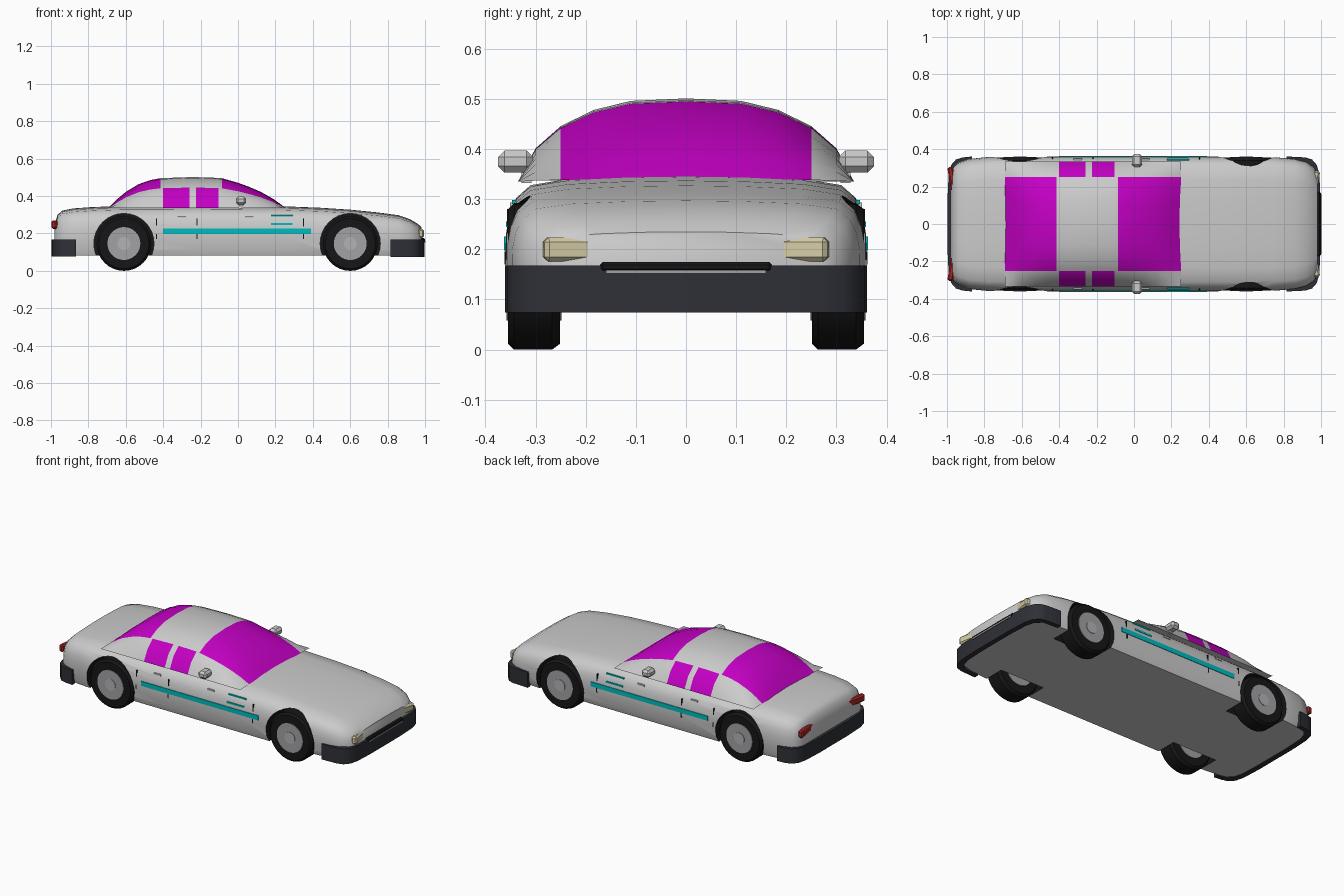
import bpy, bmesh
from math import radians, pi, sin, cos
from mathutils import Matrix, Vector

if "Cube" in bpy.data.objects:
    bpy.data.objects.remove(bpy.data.objects["Cube"])


def material(name, rgb):
    m = bpy.data.materials.new(name)
    m.diffuse_color = (*rgb, 1)
    m.use_nodes = True
    m.node_tree.nodes["Principled BSDF"].inputs["Base Color"].default_value = m.diffuse_color
    return m


SILVER = material("silver", (0.6, 0.6, 0.6))
GLASS = material("magenta_glass", (0.55, 0.0, 0.55))
BLACK = material("black", (0.008, 0.008, 0.009))
DARK = material("dark_plastic", (0.028, 0.03, 0.038))
CYAN = material("cyan", (0.0, 0.5, 0.52))
CREAM = material("lamp_cream", (0.66, 0.6, 0.38))
RED = material("lamp_red", (0.4, 0.02, 0.02))
RIM = material("rim_grey", (0.36, 0.36, 0.38))
HUB = material("hub_grey", (0.45, 0.45, 0.47))


def finish(name, bm, mats, smooth=35):
    bmesh.ops.recalc_face_normals(bm, faces=bm.faces)
    me = bpy.data.meshes.new(name)
    bm.to_mesh(me)
    bm.free()
    for m in mats:
        me.materials.append(m)
    ob = bpy.data.objects.new(name, me)
    bpy.context.collection.objects.link(ob)
    if smooth:
        shade(ob, smooth)
    return ob


def shade(ob, angle):
    bpy.ops.object.select_all(action='DESELECT')
    ob.select_set(True)
    bpy.context.view_layer.objects.active = ob
    bpy.ops.object.shade_smooth_by_angle(angle=radians(angle))


def box(name, centre, size, mat, bevel=0.0, turn=0.0):
    bm = bmesh.new()
    bmesh.ops.create_cube(bm, size=1)
    bmesh.ops.scale(bm, vec=size, verts=bm.verts)
    if bevel:
        bmesh.ops.bevel(bm, geom=bm.edges[:], offset=bevel, segments=1, affect='EDGES')
    bm.transform(Matrix.Translation(centre) @ Matrix.Rotation(turn, 4, 'Z'))
    return finish(name, bm, [mat], 0)


def bridge(bm, rings, closed=True):
    n = len(rings[0])
    for a, b in zip(rings, rings[1:]):
        for i in range(n if closed else n - 1):
            j = (i + 1) % n
            bm.faces.new((a[i], a[j], b[j], b[i]))


def lathe(name, centre, profile, mat, segments=32):
    """Revolve a (y, radius) profile round a sideways axle."""
    bm = bmesh.new()
    cx, cy, cz = centre
    rings = []
    for y, r in profile:
        rings.append([bm.verts.new((cx + r * cos(2 * pi * k / segments), cy + y,
                                    cz + r * sin(2 * pi * k / segments)))
                      for k in range(segments)])
    bridge(bm, rings)
    bm.faces.new(rings[0])
    bm.faces.new(rings[-1])
    return finish(name, bm, [mat])


# Body: one half section, lofted along x as (x, half width, top height)
SECTION = [(0.955, 0), (0.985, 0.12), (1, 0.4), (0.998, 0.55), (0.98, 0.7), (0.94, 0.83),
           (0.86, 0.925), (0.65, 0.972), (0.33, 0.993)]
STATIONS = [(-0.98, 0.275, 0.25), (-0.965, 0.305, 0.3), (-0.94, 0.328, 0.322),
            (-0.88, 0.348, 0.334), (-0.78, 0.358, 0.341), (-0.62, 0.36, 0.347),
            (-0.2, 0.36, 0.348), (0.25, 0.36, 0.345), (0.45, 0.36, 0.337),
            (0.6, 0.36, 0.327), (0.75, 0.357, 0.312), (0.86, 0.347, 0.297),
            (0.92, 0.332, 0.276), (0.96, 0.305, 0.252), (0.98, 0.275, 0.235)]
Z0 = 0.082
bm = bmesh.new()
rings = []
for x, w, top in STATIONS:
    half = [(w * f, Z0 + (top - Z0) * h) for f, h in SECTION]
    loop = half + [(0, top)] + [(-y, z) for y, z in reversed(half)]
    rings.append([bm.verts.new((x, y, z)) for y, z in loop])
bridge(bm, rings)
bm.faces.new(rings[0])
bm.faces.new(rings[-1])
body = finish("body", bm, [SILVER, BLACK], 0)

# Wheel wells cut out of the body
AXLES = (-0.61, 0.6)
bm = bmesh.new()
for x in AXLES:
    for s in (1, -1):
        bmesh.ops.create_cone(bm, cap_ends=True, segments=32, radius1=0.161, radius2=0.161,
                              depth=0.2, matrix=Matrix.Translation((x, s * 0.32, 0.146))
                              @ Matrix.Rotation(pi / 2, 4, 'X'))
for f in bm.faces:
    f.material_index = 1
cutter = finish("well_cutter", bm, [SILVER, BLACK], 0)
cutter.hide_render = True
mod = body.modifiers.new("wells", 'BOOLEAN')
mod.object = cutter
mod.operation = 'DIFFERENCE'
mod.solver = 'EXACT'
bpy.context.view_layer.objects.active = body
bpy.ops.object.modifier_apply(modifier="wells")
bpy.data.objects.remove(cutter)
shade(body, 40)

# Cabin: arched canopy whose window faces are glass
ROOF = [(-0.69, 0.34), (-0.65, 0.38), (-0.6, 0.422), (-0.53, 0.464), (-0.47, 0.485),
        (-0.415, 0.495), (-0.4, 0.496), (-0.26, 0.501), (-0.225, 0.501), (-0.105, 0.497),
        (-0.085, 0.495), (0.0, 0.471), (0.06, 0.449), (0.12, 0.423), (0.19, 0.384), (0.25, 0.34)]
ARCH = [(0.335, 0), (0.3, 0.4), (0.25, 0.665), (0.185, 0.86), (0.11, 0.97)]
BASE = 0.335
across = ARCH + [(0, 1)] + [(-y, h) for y, h in reversed(ARCH)]
bm = bmesh.new()
rings = [[bm.verts.new((x, y, BASE + (z - BASE) * h)) for y, h in across] for x, z in ROOF]
bridge(bm, rings, closed=False)
for f in bm.faces:
    c = f.calc_center_median()
    screen = abs(c.y) < 0.25 and (c.x < -0.415 or c.x > -0.085)
    side = abs(c.y) > 0.25 and (-0.4 < c.x < -0.26 or -0.225 < c.x < -0.105)
    f.material_index = 1 if screen or side else 0
under = bm.faces.new([r[0] for r in rings] + rings[-1][1:]
                     + [r[-1] for r in reversed(rings[:-1])] + rings[0][-2:0:-1])
under.material_index = 0
finish("cabin", bm, [SILVER, GLASS], 40)

# Bumpers: curved bands wrapped round each end
PLAN = [(0.952, 0.345), (0.978, 0.315), (0.991, 0.265), (0.997, 0.14)]


def bumper(name, end, start, z0, z1):
    half = [(start, 0.361), (0.915, 0.356)] + PLAN
    path = half + [(x, -y) for x, y in reversed(half)]
    bm = bmesh.new()
    rings = []
    for x, y in path:
        xi, yi = x - 0.03 * (x > 0.93), y * 0.92
        rings.append([bm.verts.new((end * px, py, z)) for px, py, z in
                      ((x, y, z0), (x, y, z1), (xi, yi, z1), (xi, yi, z0))])
    bridge(bm, rings)
    bm.faces.new(rings[0])
    bm.faces.new(rings[-1])
    finish(name, bm, [DARK], 40)


bumper("front_bumper", 1, 0.815, 0.074, 0.168)
bumper("rear_bumper", -1, 0.865, 0.078, 0.168)

# Grille slot and trim bar
box("grille", (0.986, 0, 0.165), (0.026, 0.344, 0.02), BLACK, 0.006)
box("grille_bar", (0.993, 0, 0.155), (0.018, 0.32, 0.007), RIM)

for s, side in ((1, "left"), (-1, "right")):
    # Lamps
    box(f"{side}_headlight", (0.968, s * 0.224, 0.2), (0.034, 0.122, 0.048), CREAM, 0.009, -s * 0.18)
    box(f"{side}_taillight", (-0.972, s * 0.238, 0.247), (0.03, 0.135, 0.044), RED, 0.008, s * 0.18)

    # Door mirror
    box(f"{side}_mirror", (0.016, s * 0.34, 0.375), (0.056, 0.07, 0.044), SILVER, 0.013)
    box(f"{side}_mirror_stalk", (0.016, s * 0.318, 0.35), (0.02, 0.02, 0.035), SILVER)

    # Side stripes
    box(f"{side}_stripe", (-0.005, s * 0.355, 0.212), (0.79, 0.016, 0.028), CYAN)
    box(f"{side}_short_stripe_low", (0.233, s * 0.35, 0.25), (0.115, 0.018, 0.01), CYAN)
    box(f"{side}_short_stripe_high", (0.236, s * 0.339, 0.294), (0.118, 0.016, 0.008), CYAN)

    # Door seams and handles
    for i, x in enumerate((-0.435, -0.22, 0.35)):
        box(f"{side}_seam_low_{i}", (x, s * 0.35, 0.183), (0.006, 0.023, 0.026), BLACK)
        box(f"{side}_seam_high_{i}", (x, s * 0.346, 0.257), (0.006, 0.022, 0.046), BLACK)
    for i, x in enumerate((-0.3, 0.06)):
        box(f"{side}_handle_{i}", (x, s * 0.342, 0.288), (0.045, 0.018, 0.01), SILVER)

    # Wheels
    for x, end in zip(AXLES, ("rear", "front")):
        hub = (x, s * 0.303, 0.146)
        lathe(f"{end}_{side}_tyre", hub,
              [(-0.052, 0.09), (-0.052, 0.134), (-0.04, 0.146), (0.036, 0.146),
               (0.052, 0.134), (0.052, 0.09)], BLACK)
        lathe(f"{end}_{side}_rim", hub,
              [(-0.055, 0.088), (0.055, 0.088)], RIM)
        lathe(f"{end}_{side}_hub", hub, [(-0.057, 0.035), (0.058, 0.035)], HUB, 20)
